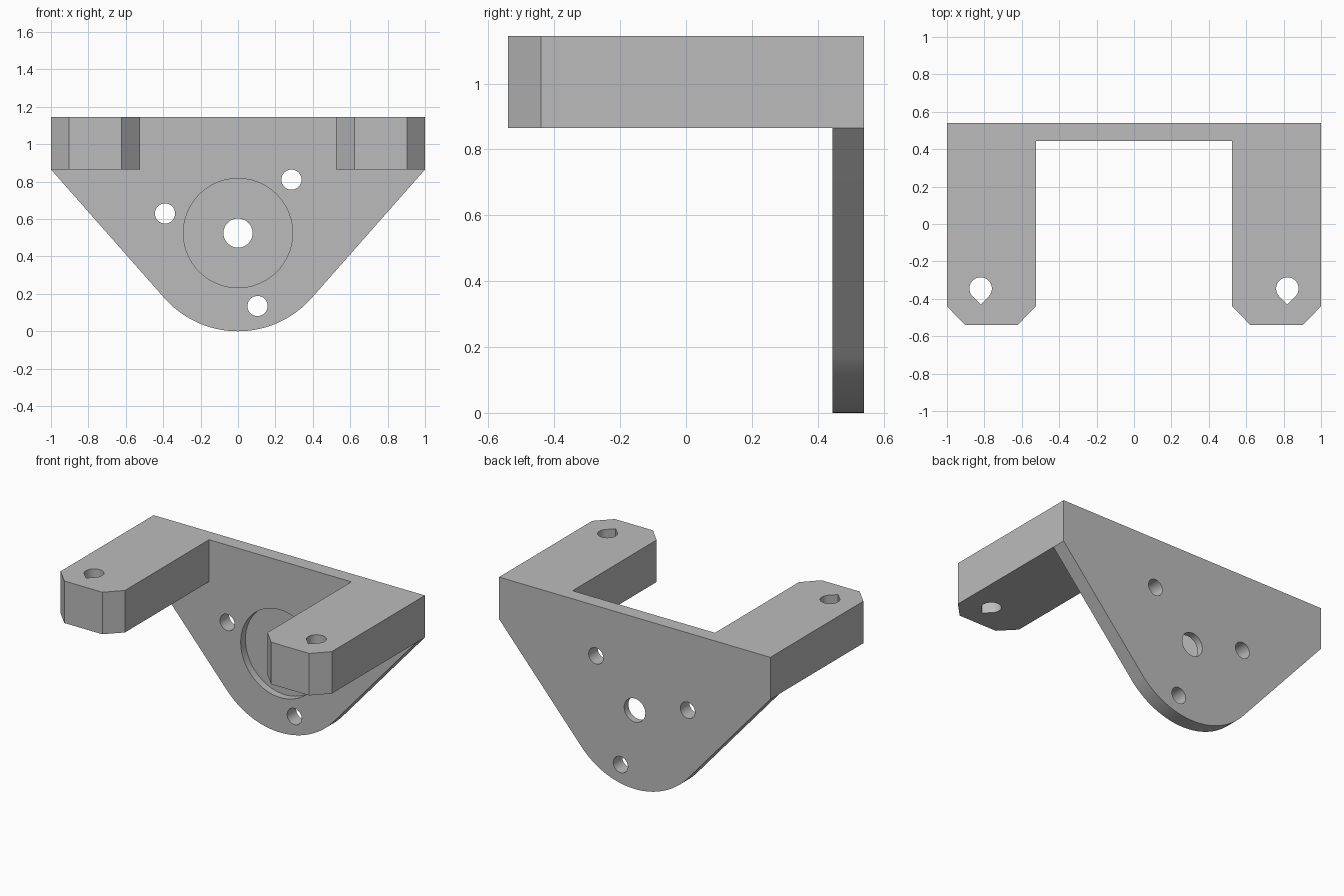
import bpy
import bmesh
from math import sin, cos, radians, atan2, acos, hypot, pi

cube = bpy.data.objects.get("Cube")
if cube:
    bpy.data.objects.remove(cube, do_unlink=True)

BACK, FACE, TIP = 0.54, 0.445, -0.54     # plate back, plate front, arm ends
TOP, ARM_Z = 1.145, 0.865                # arm top and underside
HUB_Z, HUB_R = 0.525, 0.525              # motor axis height, rounded nose radius

grey = bpy.data.materials.new("plain grey")
grey.use_nodes = True
colour = (0.5, 0.5, 0.5, 1)
grey.diffuse_color = colour
grey.node_tree.nodes["Principled BSDF"].inputs["Base Color"].default_value = colour


def prism(name, outline, place, low, high):
    """Extrude a 2D outline between two depths; place maps (u, v, depth) to xyz."""
    bm = bmesh.new()
    ends = [[bm.verts.new(place(u, v, d)) for u, v in outline] for d in (low, high)]
    for ring in ends:
        bm.faces.new(ring)
    count = len(outline)
    for i in range(count):
        j = (i + 1) % count
        bm.faces.new((ends[0][i], ends[0][j], ends[1][j], ends[1][i]))
    bmesh.ops.recalc_face_normals(bm, faces=bm.faces)
    mesh = bpy.data.meshes.new(name)
    bm.to_mesh(mesh)
    bm.free()
    mesh.materials.append(grey)
    obj = bpy.data.objects.new(name, mesh)
    bpy.context.collection.objects.link(obj)
    return obj


def along_y(u, v, d):
    return (u, d, v)


def along_z(u, v, d):
    return (u, v, d)


def arc(cx, cy, r, start, end, steps):
    return [(cx + r * cos(start + (end - start) * i / steps),
             cy + r * sin(start + (end - start) * i / steps)) for i in range(steps + 1)]


def circle(cx, cy, r, steps=48):
    return arc(cx, cy, r, 0, 2 * pi, steps)[:-1]


def combine(target, tool, operation):
    """Apply a boolean and discard the tool object."""
    mod = target.modifiers.new(operation.lower(), 'BOOLEAN')
    mod.operation = operation
    mod.solver = 'EXACT'
    mod.object = tool
    bpy.context.view_layer.objects.active = target
    bpy.ops.object.modifier_apply(modifier=mod.name)
    bpy.data.objects.remove(tool, do_unlink=True)


# Plate: straight sides running tangent into a round nose
rise = ARM_Z - HUB_Z
tangent = atan2(rise, 1) - acos(HUB_R / hypot(1, rise))
nose = arc(0, HUB_Z, HUB_R, -pi - tangent, tangent, 48)
bracket = prism("motor_bracket", [(-1, TOP), (-1, ARM_Z)] + nose + [(1, ARM_Z), (1, TOP)],
                along_y, FACE, BACK)

# Two arms with chamfered ends
for side in (1, -1):
    half = [(0.525, BACK), (0.525, TIP + 0.1), (0.622, TIP),
            (0.903, TIP), (1, TIP + 0.1), (1, BACK)]
    arm = prism("arm", [(side * x, y) for x, y in half], along_z, ARM_Z, TOP)
    combine(bracket, arm, 'UNION')

# Round recess in the plate's front, and the shaft hole
combine(bracket, prism("recess_cutter", circle(0, HUB_Z, 0.292, 72), along_y,
                       FACE - 0.1, FACE + 0.05), 'DIFFERENCE')
combine(bracket, prism("shaft_cutter", circle(0, HUB_Z, 0.078), along_y,
                       FACE - 0.1, BACK + 0.1), 'DIFFERENCE')

# Three screw holes around the shaft
for angle in (45, 165, 285):
    a = radians(angle)
    hole = circle(0.404 * cos(a), HUB_Z + 0.404 * sin(a), 0.054, 32)
    combine(bracket, prism("screw_cutter", hole, along_y, FACE - 0.1, BACK + 0.1), 'DIFFERENCE')

# Teardrop holes through the arms, pointing forward
for side in (1, -1):
    r, cx, cy = 0.06, side * 0.82, -0.345
    drop = arc(cx, cy, r, -pi / 4, 5 * pi / 4, 36) + [(cx, cy - r * 2 ** 0.5)]
    combine(bracket, prism("drop_cutter", drop, along_z, ARM_Z - 0.1, TOP + 0.1), 'DIFFERENCE')

# Smooth the curved walls, keep the edges sharp
bpy.ops.object.select_all(action='DESELECT')
bracket.select_set(True)
bpy.context.view_layer.objects.active = bracket
bpy.ops.object.shade_smooth_by_angle(angle=radians(25))
